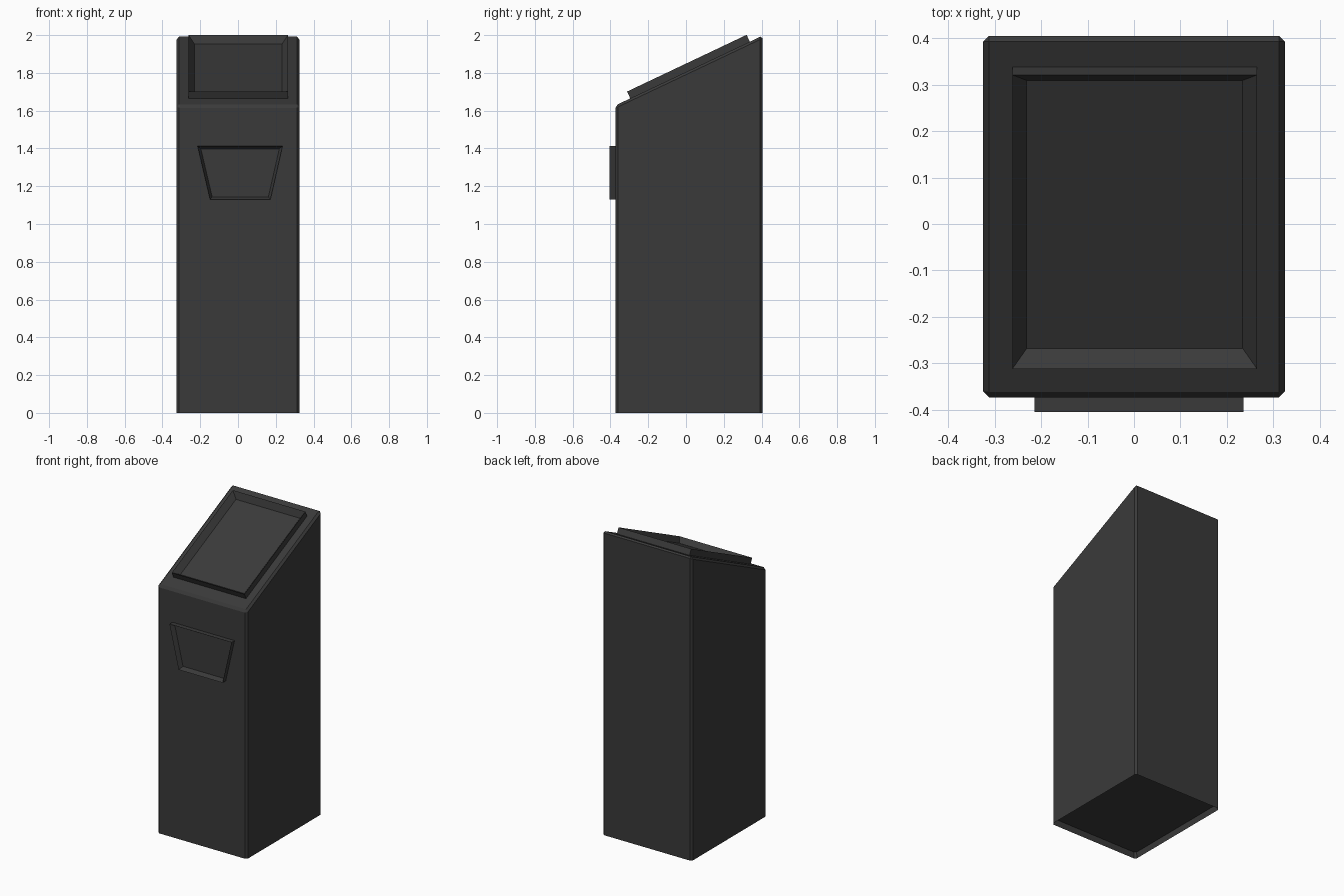
import bpy
import bmesh
import math
from mathutils import Matrix, Vector

cube = bpy.data.objects.get("Cube")
if cube:
    bpy.data.objects.remove(cube, do_unlink=True)

COLOUR = (0.042, 0.042, 0.042, 1.0)
charcoal = bpy.data.materials.new("charcoal")
charcoal.use_nodes = True
charcoal.diffuse_color = COLOUR
bsdf = charcoal.node_tree.nodes["Principled BSDF"]
bsdf.inputs["Base Color"].default_value = COLOUR
bsdf.inputs["Roughness"].default_value = 0.6


def add_object(name, bm, matrix=None):
    """Turn a bmesh into a named object in the scene."""
    bmesh.ops.recalc_face_normals(bm, faces=bm.faces)
    if matrix:
        bm.transform(matrix)
    mesh = bpy.data.meshes.new(name)
    bm.to_mesh(mesh)
    bm.free()
    mesh.materials.append(charcoal)
    obj = bpy.data.objects.new(name, mesh)
    bpy.context.collection.objects.link(obj)
    return obj


def prism(points, direction):
    """Extrude a flat outline; return the bmesh and its far cap."""
    bm = bmesh.new()
    face = bm.faces.new([bm.verts.new(p) for p in points])
    result = bmesh.ops.extrude_face_region(bm, geom=[face], use_keep_orig=True)
    bmesh.ops.translate(bm, vec=direction,
                        verts=[g for g in result["geom"] if isinstance(g, bmesh.types.BMVert)])
    bmesh.ops.recalc_face_normals(bm, faces=bm.faces)
    cap = next(g for g in result["geom"] if isinstance(g, bmesh.types.BMFace))
    return bm, cap


def recess(bm, face, rim, depth):
    """Inset a face and push it inwards."""
    inward = -face.normal.copy() * depth
    bmesh.ops.inset_region(bm, faces=[face], thickness=rim, use_even_offset=True)
    bmesh.ops.translate(bm, vec=inward, verts=face.verts[:])


# Overall sizes
HALF_W, FRONT, BACK = 0.325, -0.373, 0.405
FRONT_TOP, BACK_TOP = 1.628, 1.997
slope = math.atan2(BACK_TOP - FRONT_TOP, BACK - FRONT)

# Cabinet: wedge-topped column, chamfered, with a shallow hollow underneath
profile = [(FRONT, 0), (BACK, 0), (BACK, BACK_TOP), (FRONT, FRONT_TOP)]
bm, _ = prism([(-HALF_W, y, z) for y, z in profile], Vector((2 * HALF_W, 0, 0)))
upper_edges = [e for e in bm.edges if max(v.co.z for v in e.verts) > 0.1]
bmesh.ops.bevel(bm, geom=upper_edges, offset=0.013, segments=1, affect='EDGES')
bm.normal_update()
base = min(bm.faces, key=lambda f: f.calc_center_median().z)
recess(bm, base, 0.004, 0.04)
add_object("cabinet", bm)

# Screen housing: framed tray lying on the sloped top
y0, y1 = -0.295, 0.338
half_len = (y1 - y0) / 2 / math.cos(slope)
mid_y = (y0 + y1) / 2
mid_z = FRONT_TOP + (mid_y - FRONT) * math.tan(slope)
outline = [(-0.262, -half_len, 0), (0.265, -half_len, 0),
           (0.265, half_len, 0), (-0.262, half_len, 0)]
bm, cap = prism(outline, Vector((0, 0, 0.04)))
recess(bm, cap, 0.031, 0.038)
add_object("screen_housing", bm,
           Matrix.Translation((0, mid_y, mid_z)) @ Matrix.Rotation(slope, 4, 'X'))

# Front tray: tapered raised rim with a recessed centre
outline = [(-0.148, FRONT, 1.13), (0.172, FRONT, 1.13),
           (0.236, FRONT, 1.412), (-0.214, FRONT, 1.412)]
bm, cap = prism(outline, Vector((0, -0.032, 0)))
recess(bm, cap, 0.014, 0.03)
add_object("front_tray", bm)
